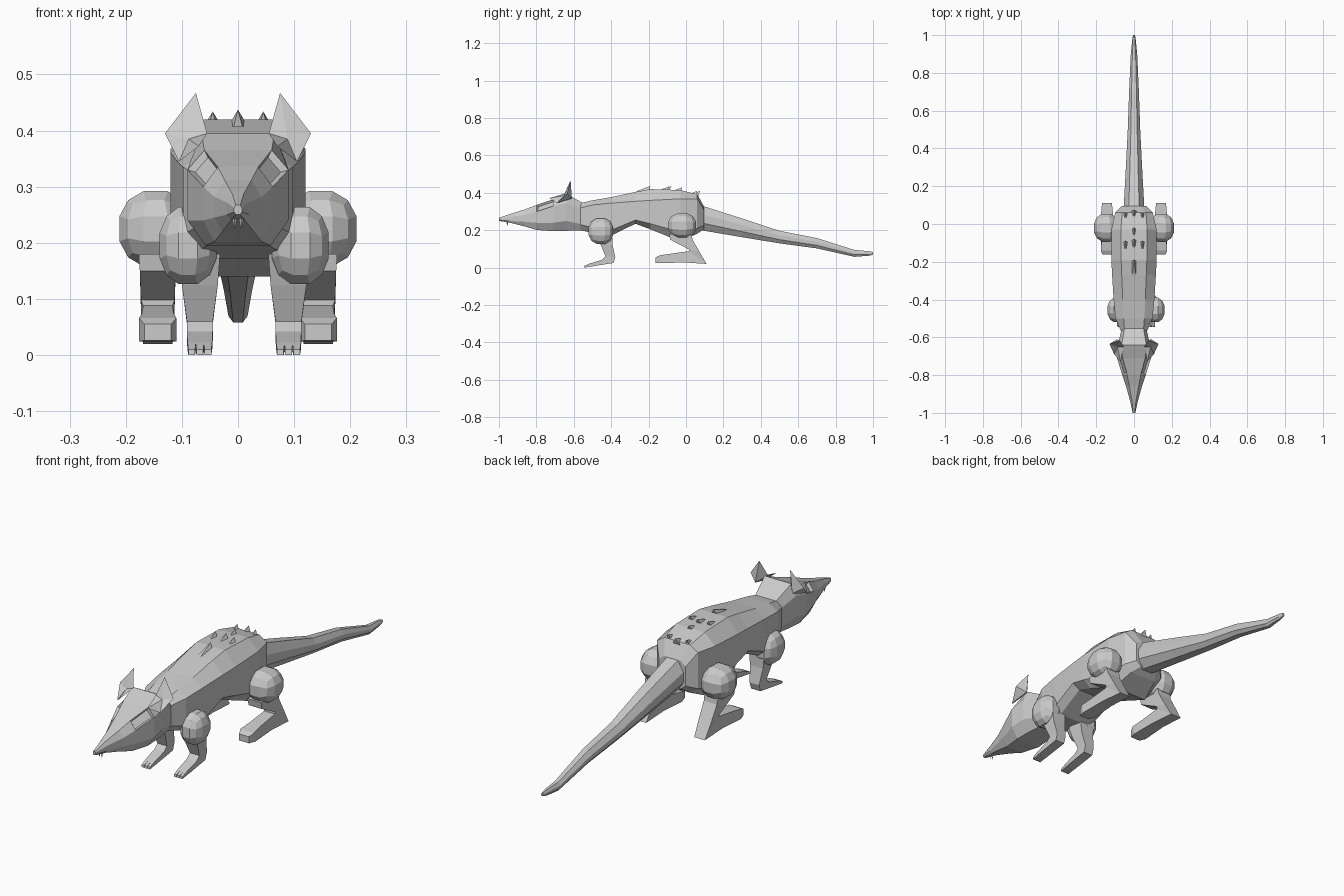
import bpy, bmesh
from mathutils import Vector

if "Cube" in bpy.data.objects:
    bpy.data.objects.remove(bpy.data.objects["Cube"])

grey = bpy.data.materials.new("grey hide")
grey.diffuse_color = (0.6, 0.6, 0.6, 1)
grey.use_nodes = True
grey.node_tree.nodes["Principled BSDF"].inputs["Base Color"].default_value = grey.diffuse_color


def finish(name, bm):
    bmesh.ops.recalc_face_normals(bm, faces=bm.faces)
    me = bpy.data.meshes.new(name)
    bm.to_mesh(me)
    bm.free()
    me.materials.append(grey)
    ob = bpy.data.objects.new(name, me)
    bpy.context.collection.objects.link(ob)
    return ob


def loft(rings):
    """Skin a list of equal-sized point rings and cap both ends."""
    bm = bmesh.new()
    vs = [[bm.verts.new(p) for p in r] for r in rings]
    n = len(vs[0])
    for a, b in zip(vs, vs[1:]):
        for i in range(n):
            j = (i + 1) % n
            bm.faces.new((a[i], a[j], b[j], b[i]))
    bm.faces.new(vs[0])
    bm.faces.new(vs[-1])
    bmesh.ops.recalc_face_normals(bm, faces=bm.faces)
    return bm


def octagon(y, wt, zt, wm, zh, zl, wb, zb):
    """Cross-section: top, upper side, lower side and belly widths/heights."""
    half = [(wt, zt), (wm, zh), (wm, zl), (wb, zb)]
    return [(x, y, z) for x, z in half] + [(-x, y, z) for x, z in half[::-1]]


# body
finish("body", loft([octagon(*s) for s in (
    (-.565, .05, .345, .07, .32, .23, .045, .20),
    (-.50, .055, .36, .098, .335, .215, .07, .187),
    (-.40, .06, .377, .108, .345, .20, .075, .172),
    (-.27, .065, .405, .116, .355, .255, .08, .235),
    (-.19, .068, .42, .12, .36, .235, .085, .205),
    (-.03, .07, .415, .12, .368, .19, .085, .14),
    (.06, .062, .392, .10, .368, .21, .065, .182),
    (.095, .04, .33, .065, .31, .225, .04, .205))]))

# head with pressed-in eye slits
bm = loft([octagon(*s) for s in (
    (-.55, .05, .345, .065, .31, .23, .045, .20),
    (-.64, .065, .395, .085, .345, .25, .055, .197),
    (-.71, .06, .365, .09, .33, .24, .058, .195),
    (-.80, .036, .335, .062, .30, .24, .042, .202),
    (-.86, .024, .312, .042, .282, .245, .028, .22),
    (-.94, .010, .287, .020, .272, .25, .012, .24),
    (-1.0, .004, .267, .007, .262, .255, .004, .25))])
sockets = [f for f in bm.faces
           if -.80 < f.calc_center_median().y < -.71
           and f.normal.z > .1 and abs(f.normal.x) > .4]
bmesh.ops.inset_individual(bm, faces=sockets, thickness=.008, depth=-.012)
finish("head", bm)

# front teeth
for s in (-1, 1):
    bm = bmesh.new()
    bmesh.ops.create_cone(bm, segments=4, radius1=.001, radius2=.007, depth=.03, cap_ends=True)
    bmesh.ops.translate(bm, verts=bm.verts, vec=(s * .006, -.955, .24))
    finish("tooth", bm)

# cupped ears
rim = [(.075, -.617, .467), (.13, -.635, .395), (.105, -.69, .345),
       (.07, -.73, .372), (.055, -.65, .395)]
for s in (-1, 1):
    bm = bmesh.new()
    pts = [bm.verts.new((s * x, y, z)) for x, y, z in rim]
    cup = bm.verts.new((s * .088, -.652, .385))
    back = bm.verts.new((s * .09, -.61, .37))
    for i in range(5):
        a, b = pts[i], pts[(i + 1) % 5]
        bm.faces.new((a, b, cup))
        bm.faces.new((b, a, back))
    finish("ear", bm)

# tail
finish("tail", loft([octagon(y, w * .5, zt, w, zt - (zt - zb) * .35,
                             zt - (zt - zb) * .7, w * .5, zb)
                     for y, w, zt, zb in (
    (.08, .055, .333, .20), (.30, .043, .263, .163), (.50, .033, .197, .130),
    (.70, .026, .158, .103), (.90, .017, .095, .058), (.98, .009, .088, .064),
    (1.0, .005, .083, .07))]))


# shoulder and hip balls: rounded cubes
def ball(name, centre, radii):
    bm = bmesh.new()
    bmesh.ops.create_cube(bm, size=2)
    bmesh.ops.subdivide_edges(bm, edges=bm.edges, cuts=2, use_grid_fill=True)
    for v in bm.verts:
        n = v.co.normalized()
        v.co = Vector(centre) + Vector(n[i] * radii[i] for i in range(3))
    finish(name, bm)


# limbs: each ring is half width, front (y, z), back (y, z)
def limb(name, cx, sections):
    finish(name, loft([[(cx - w, *f), (cx + w, *f), (cx + w, *b), (cx - w, *b)]
                       for w, f, b in sections]))


front = [(.036, (-.475, .18), (-.395, .18)),
         (.032, (-.457, .125), (-.393, .125)),
         (.023, (-.43, .06), (-.378, .055)),
         (.023, (-.45, .042), (-.388, .025)),
         (.022, (-.515, .022), (-.49, .009))]
rear = [(.034, (-.09, .18), (.03, .18)),
        (.032, (-.085, .15), (.035, .15)),
        (.030, (.015, .098), (.075, .08)),
        (.026, (.015, .088), (.11, .02)),
        (.028, (-.08, .075), (-.01, .028)),
        (.033, (-.14, .066), (-.13, .024)),
        (.024, (-.162, .055), (-.162, .026))]
for s in (-1, 1):
    fx = .011 + s * .1
    ball("shoulder", (fx, -.455, .195), (.056, .072, .076))
    limb("front_leg", .011 + s * .079, front)
    for t in (-1, 0, 1):  # toes
        limb("front_toe", .011 + s * .079 + t * .0145,
             [(.0075, (-.515, .022), (-.49, .009)), (.006, (-.543, .01), (-.545, 0))])
    ball("hip", (s * .147, -.02, .225), (.071, .082, .074))
    limb("rear_leg", s * .143, rear)

# spines along the rear of the back
for x, y, z in ((0, -.21, .415), (-.045, -.11, .412), (0, -.10, .414), (.045, -.11, .412),
                (0, -.04, .408), (-.045, .04, .388), (0, .055, .388), (.045, .04, .388)):
    bm = bmesh.new()
    a = [bm.verts.new((x + dx, y + dy, z - .008)) for dx, dy in
         ((-.018, .01), (.018, .01), (.008, -.06), (-.008, -.06))]
    tip = bm.verts.new((x, y + .02, z + .022))
    bm.faces.new(a)
    for i in range(4):
        bm.faces.new((a[i], a[(i + 1) % 4], tip))
    finish("back_spine", bm)
